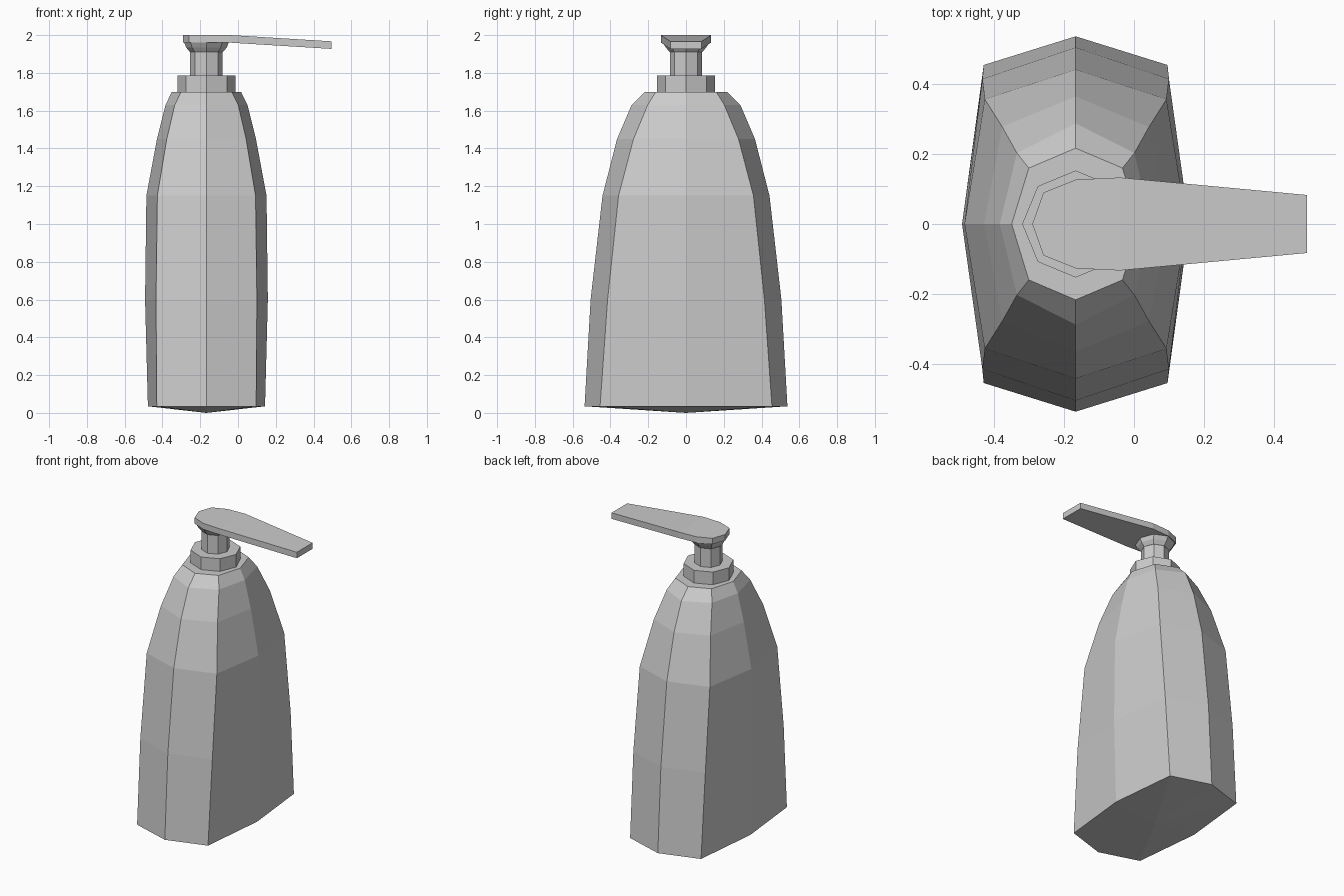
import bpy
import bmesh

if "Cube" in bpy.data.objects:
    bpy.data.objects.remove(bpy.data.objects["Cube"])

CX = -0.167   # bottle axis
D = 0.7071


def make(name, bm):
    bmesh.ops.recalc_face_normals(bm, faces=bm.faces[:])
    me = bpy.data.meshes.new(name)
    bm.to_mesh(me)
    bm.free()
    ob = bpy.data.objects.new(name, me)
    bpy.context.collection.objects.link(ob)
    return ob


def loft(name, rings, bottom_apex=None):
    """Stack eight-sided rings (z, half x, half y, diagonal x, diagonal y)."""
    bm = bmesh.new()
    loops = []
    for z, a, b, dx, dy in rings:
        pts = [(a, 0), (dx, dy), (0, b), (-dx, dy),
               (-a, 0), (-dx, -dy), (0, -b), (dx, -dy)]
        loops.append([bm.verts.new((CX + x, y, z)) for x, y in pts])
    for lo, hi in zip(loops, loops[1:]):
        for i in range(8):
            j = (i + 1) % 8
            bm.faces.new((lo[i], lo[j], hi[j], hi[i]))
    bm.faces.new(loops[-1])
    if bottom_apex is None:
        bm.faces.new(loops[0][::-1])
    else:
        tip = bm.verts.new((CX, 0, bottom_apex))
        for i in range(8):
            bm.faces.new((tip, loops[0][(i + 1) % 8], loops[0][i]))
    return make(name, bm)


def octagon(z, r, ry=None):
    ry = ry or r
    return (z, r, ry, r * D, ry * D)


# Bottle body: oval, tapering to the shoulder, shallow pointed base
loft("bottle", [
    (0.035, 0.310, 0.537, 0.263, 0.455),
    (0.60, 0.325, 0.505, 0.267, 0.415),
    (1.15, 0.318, 0.442, 0.260, 0.357),
    (1.45, 0.262, 0.365, 0.210, 0.278),
    (1.63, 0.217, 0.288, 0.168, 0.203),
    (1.70, 0.183, 0.217, 0.134, 0.160),
], bottom_apex=0.0)

# Screw collar and pump stem
loft("collar", [octagon(1.70, 0.153), octagon(1.785, 0.153)])
loft("stem", [octagon(1.78, 0.086), octagon(1.915, 0.086)])

# Flared underside of the pump head
loft("head_flare", [octagon(1.91, 0.087), octagon(1.935, 0.108, 0.107),
                    octagon(1.965, 0.119, 0.127)])

# Pump head with spout: half outline (x, y, top z), mirrored across y
half = [(-0.259, 0.090, 2.0), (CX, 0.127, 2.0), (-0.04, 0.133, 2.0),
        (0.495, 0.083, 1.967)]
outline = [(-0.291, 0.0, 2.0)] + half + [(x, -y, z) for x, y, z in half[::-1]]
bm = bmesh.new()
top = [bm.verts.new(p) for p in outline]
low = [bm.verts.new((x, y, z - 0.04)) for x, y, z in outline]
n = len(outline)
for i in range(n):
    j = (i + 1) % n
    bm.faces.new((low[i], low[j], top[j], top[i]))
for ring in (top, low):
    bm.faces.new(ring[:4] + ring[6:])   # flat head
    bm.faces.new(ring[3:7])             # sloping spout
make("pump_head", bm)
